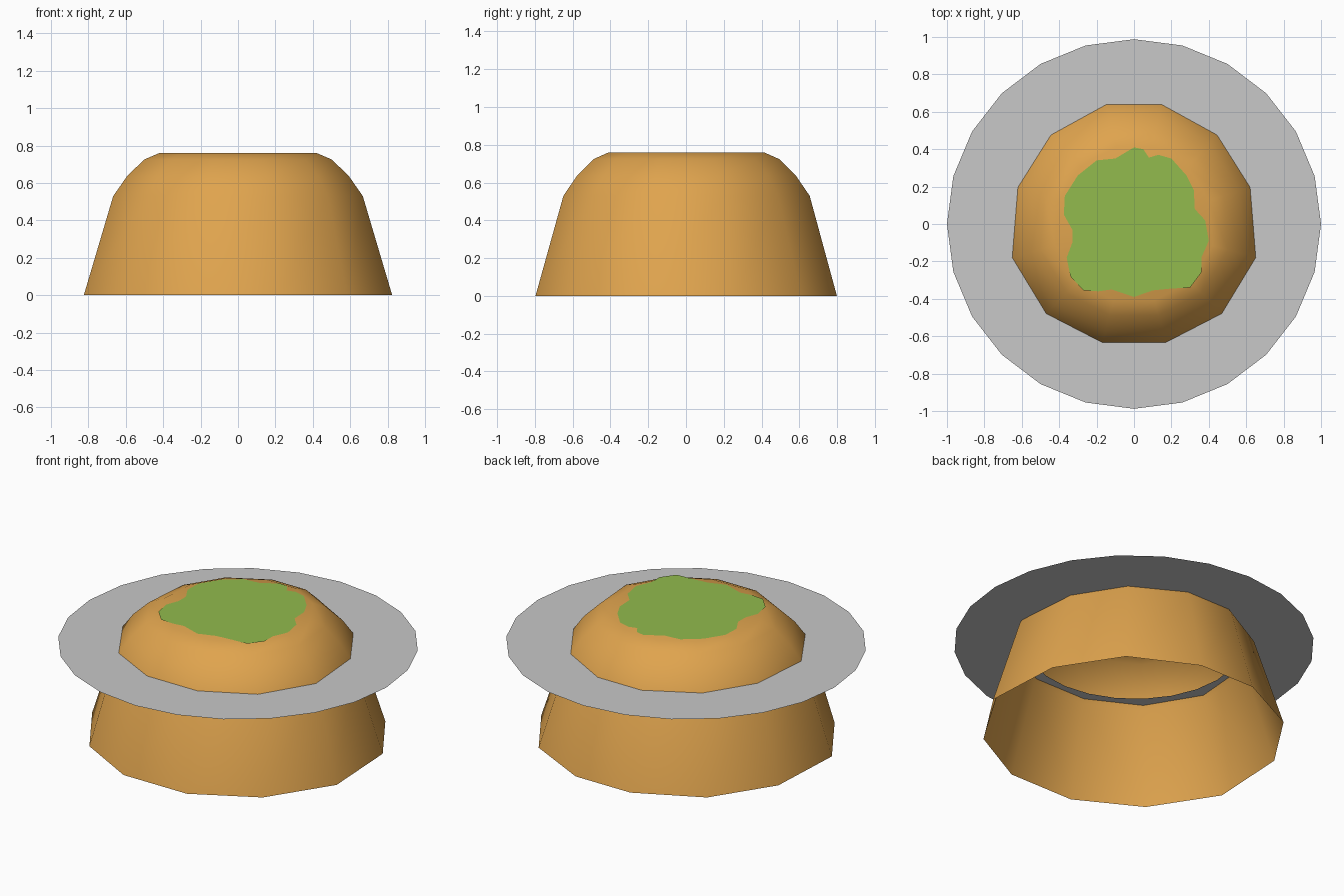
import bpy, bmesh
from math import radians, sin, cos, tau

if "Cube" in bpy.data.objects:
    bpy.data.objects.remove(bpy.data.objects["Cube"])


def material(name, rgb):
    m = bpy.data.materials.new(name)
    m.diffuse_color = (*rgb, 1)
    m.use_nodes = True
    m.node_tree.nodes["Principled BSDF"].inputs["Base Color"].default_value = m.diffuse_color
    return m


def make_object(name, bm, mat, smooth):
    for f in bm.faces:
        f.smooth = smooth
    me = bpy.data.meshes.new(name)
    bm.to_mesh(me)
    bm.free()
    me.materials.append(mat)
    ob = bpy.data.objects.new(name, me)
    bpy.context.collection.objects.link(ob)
    return ob


def bridge(bm, a, b):
    for i in range(len(a)):
        j = (i + 1) % len(a)
        bm.faces.new((a[i], a[j], b[j], b[i]))


orange = material("warm orange", (0.74, 0.37, 0.076))
green = material("grass green", (0.287, 0.497, 0.074))
grey = material("light grey", (0.58, 0.58, 0.58))

# Mound: slightly irregular twelve-sided rings, mirrored in x, open underneath
# (angle, radius at the base, radius at the shoulder) for the right half
half = [(-75, .825, .672), (-45.6, .835, .687), (-15.4, .855, .692),
        (17.5, .838, .667), (47, .832, .667), (77, .82, .672)]
outline = half + [(180 - a, b, s) for a, b, s in reversed(half)]

bm = bmesh.new()
rings = []
# (height, scale, uses shoulder radius)
for z, k, shoulder in [(0, 1, 0), (.53, 1, 1), (.637, .888, 1),
                       (.725, .752, 1), (.76, .63, 1)]:
    ring = []
    for a, base_r, shoulder_r in outline:
        r = k * (shoulder_r if shoulder else base_r)
        ring.append(bm.verts.new((r * cos(radians(a)), r * sin(radians(a)), z)))
    rings.append(ring)
for a, b in zip(rings, rings[1:]):
    bridge(bm, a, b)
bm.faces.new(rings[-1])
make_object("mound", bm, orange, True)

# Brim: thin flat ring around the shoulder of the mound
bm = bmesh.new()
edges = []
for r in (1.0, .6):
    edges.append([bm.verts.new((r * cos(tau * i / 24), .988 * r * sin(tau * i / 24), .553))
                  for i in range(24)])
bridge(bm, edges[1], edges[0])
bmesh.ops.recalc_face_normals(bm, faces=bm.faces)
if sum(f.normal.z for f in bm.faces) < 0:
    bmesh.ops.reverse_faces(bm, faces=bm.faces)
make_object("brim", bm, grey, False)

# Grass patch: wavy painted plate on the flat top
patch = [(.40, -.09), (.38, .02), (.325, .08), (.32, .18), (.28, .26), (.2, .35),
         (.13, .37), (.08, .355), (.05, .40), (0, .41), (-.05, .38), (-.1, .35),
         (-.2, .34), (-.3, .26), (-.37, .15), (-.375, .05), (-.33, -.03),
         (-.33, -.1), (-.36, -.18), (-.34, -.28), (-.27, -.355), (-.19, -.36),
         (-.12, -.35), (0, -.39), (.1, -.355), (.2, -.345), (.3, -.34),
         (.36, -.26), (.36, -.18)]
bm = bmesh.new()
bm.faces.new([bm.verts.new((x, y, .763)) for x, y in patch])
make_object("grass_patch", bm, green, False)
